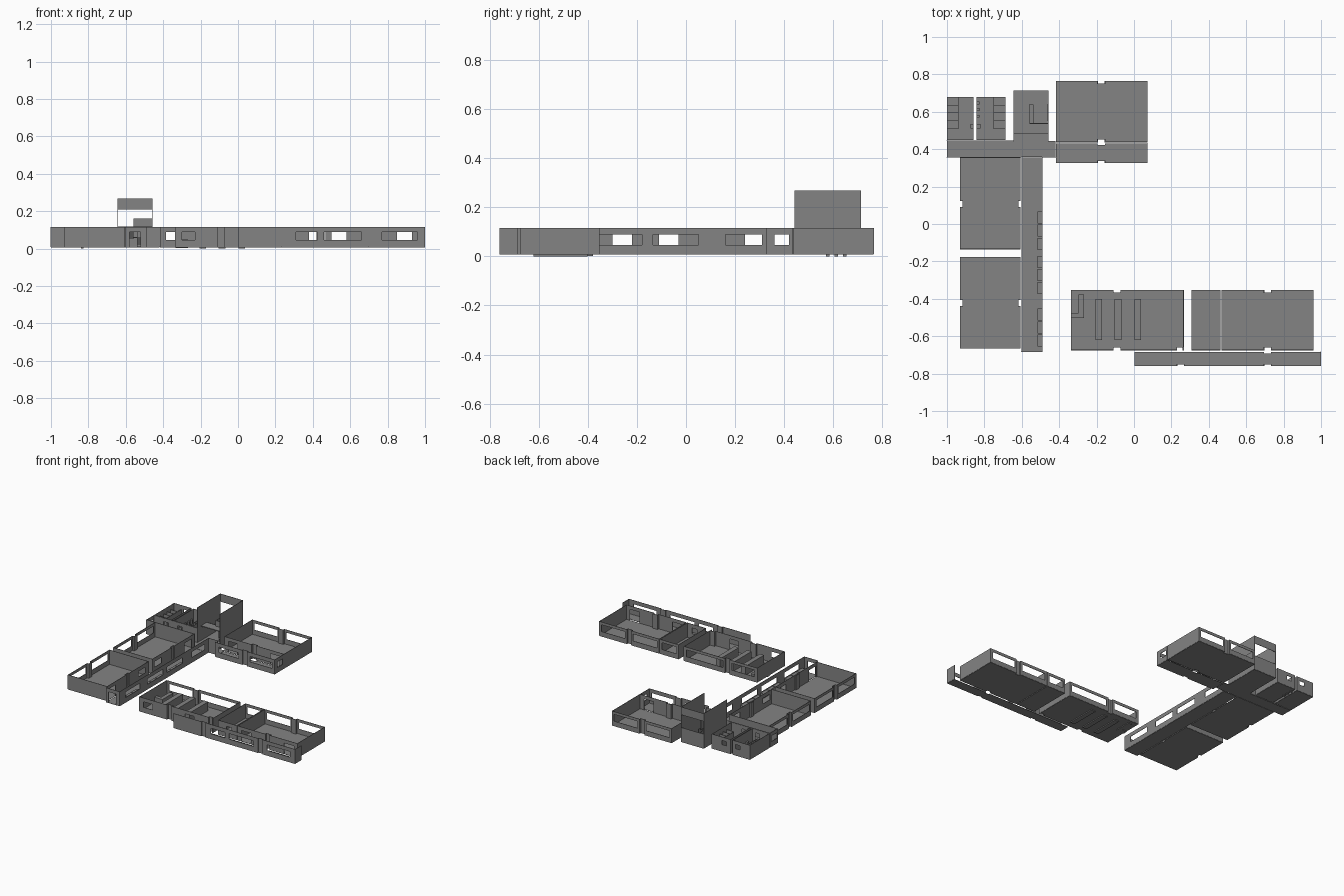
import bpy, bmesh

if "Cube" in bpy.data.objects:
    bpy.data.objects.remove(bpy.data.objects["Cube"])

ZF, ZT, T = 0.009, 0.116, 0.003     # floor level, wall top, wall thickness
WIN = (0.045, 0.095)                # tall outer windows
LOW = (0.047, 0.088)                # corridor windows

# Dark grey used for the whole building
dark = bpy.data.materials.new("dark_grey")
dark.diffuse_color = (0.23, 0.23, 0.23, 1)
dark.use_nodes = True
dark.node_tree.nodes["Principled BSDF"].inputs["Base Color"].default_value = dark.diffuse_color


def add_box(bm, x0, x1, y0, y1, z0, z1):
    r = bmesh.ops.create_cube(bm, size=1)
    for v in r["verts"]:
        v.co = (x0 if v.co.x < 0 else x1, y0 if v.co.y < 0 else y1, z0 if v.co.z < 0 else z1)


def finish(bm, name):
    me = bpy.data.meshes.new(name)
    bm.to_mesh(me)
    bm.free()
    me.materials.append(dark)
    ob = bpy.data.objects.new(name, me)
    bpy.context.collection.objects.link(ob)
    return ob


def boxes(name, items):
    bm = bmesh.new()
    for b in items:
        add_box(bm, *b)
    return finish(bm, name)


def wall(bm, p, q, holes=(), z0=ZF, z1=ZT):
    """Axis-aligned wall from p to q, split around holes (a, b, z_low, z_high)."""
    ax = 0 if abs(p[0] - q[0]) > abs(p[1] - q[1]) else 1
    lo, hi = sorted((p[ax], q[ax]))
    c = p[1 - ax]

    def piece(a, b, za, zb):
        if b - a > 1e-4 and zb - za > 1e-4:
            if ax == 0:
                add_box(bm, a, b, c - T / 2, c + T / 2, za, zb)
            else:
                add_box(bm, c - T / 2, c + T / 2, a, b, za, zb)
    cur = lo - T / 2
    for a, b, za, zb in sorted(holes):
        if a < lo or b > hi:
            continue
        piece(cur, a, z0, z1)
        piece(a, b, z0, za)
        piece(a, b, zb, z1)
        cur = b
    piece(cur, hi + T / 2, z0, z1)


def room(name, x0, x1, y0, y1, notches={}, holes={}, skip=""):
    """Floor plus walls; sides S E N W, notches are pillar recesses (a, b, depth)."""
    h = T / 2
    x0, x1, y0, y1 = x0 + h, x1 - h, y0 + h, y1 - h
    sides = {"S": ((x0, y0), (x1, y0)), "E": ((x1, y0), (x1, y1)),
             "N": ((x1, y1), (x0, y1)), "W": ((x0, y1), (x0, y0))}
    inward = {"S": 1, "E": -1, "N": -1, "W": 1}
    bm, outline = bmesh.new(), []
    for s, (p, q) in sides.items():
        ax = 0 if s in "SN" else 1
        path = [p]
        for a, b, d in sorted(notches.get(s, []), reverse=s in "NW"):
            if s in "NW":
                a, b = b, a
            c, e = p[1 - ax], p[1 - ax] + inward[s] * d
            for u, w in ((a, c), (a, e), (b, e), (b, c)):
                path.append((u, w) if ax == 0 else (w, u))
        path.append(q)
        outline += path[:-1]
        if s not in skip:
            for i in range(len(path) - 1):
                along = abs(path[i][ax] - path[i + 1][ax]) > 1e-5
                wall(bm, path[i], path[i + 1], holes.get(s, []) if along else [])
    finish(bm, name + "_walls")
    # floor slab
    bm = bmesh.new()
    f = bm.faces.new([bm.verts.new((x, y, ZF - 0.002)) for x, y in outline])
    r = bmesh.ops.extrude_face_region(bm, geom=[f])
    bmesh.ops.translate(bm, vec=(0, 0, 0.002), verts=[v for v in r["geom"] if isinstance(v, bmesh.types.BMVert)])
    bmesh.ops.recalc_face_normals(bm, faces=bm.faces)
    finish(bm, name + "_floor")


def wins(z, *spans):
    return [(a, b, *z) for a, b in spans]


def doors(*spans):
    return [(a, b, ZF, 0.09) for a, b in spans]


# Classrooms in the left wing
room("upper_left_classroom", -.93, -.607, -.135, .357,
     {"W": [(.09, .125, .014)], "E": [(.09, .125, .01)]},
     {"W": wins(WIN, (-.115, .075), (.14, .335)), "E": wins(LOW, (-.11, -.03)) + doors((.24, .32))})
room("lower_left_classroom", -.93, -.607, -.665, -.177,
     {"W": [(-.44, -.405, .014)], "E": [(-.44, -.405, .01)]},
     {"W": wins(WIN, (-.645, -.455), (-.39, -.2)), "E": wins(LOW, (-.3, -.22)) + doors((-.65, -.57))})
# Back classroom and its corridor
room("back_classroom", -.418, .072, .437, .765,
     {"N": [(-.195, -.155, .014)], "S": [(-.195, -.155, .014)]},
     {"N": wins(WIN, (-.4, -.21), (-.14, .055)), "S": doors((-.385, -.31), (-.04, .035))})
room("back_corridor", -.418, .072, .327, .433, {"S": [(-.195, -.155, .01)], "N": [(-.195, -.155, .01)]},
     {"S": wins(LOW, (-.385, -.225), (-.13, .05)), "E": wins(LOW, (.36, .42))}, "NW")
# L-shaped corridor
room("cross_corridor", -1, -.418, .357, .445, {}, {"W": wins(LOW, (.36, .425))}, "SNE")
room("long_corridor", -.603, -.49, -.685, .357, {},
     {"E": wins(LOW, (-.62, -.45), (-.36, -.18), (-.134, .05), (.16, .31)),
      "S": doors((-.58, -.52))}, "NW")
bm = bmesh.new()
wall(bm, (-1, .357), (-.603, .357))
wall(bm, (-.49, .357), (-.418, .357))
wall(bm, (-1, .444), (-.645, .444), doors((-.92, -.88), (-.81, -.77)))
finish(bm, "cross_corridor_walls_sides")
# Library, office and front classroom
room("library", -.337, .266, -.675, -.353,
     {"N": [(-.11, -.07, .014)], "S": [(-.11, -.07, .014), (.228, .262, .014)]},
     {"N": wins(WIN, (-.315, -.125), (-.055, .245)),
      "S": wins(LOW, (-.3, -.23)) + doors((.04, .11))})
room("office", .308, .463, -.675, -.353, {}, {"N": wins(WIN, (.325, .445)), "S": wins(LOW, (.38, .42))})
room("front_classroom", .467, .96, -.675, -.353,
     {"N": [(.695, .733, .014)], "S": [(.695, .733, .014)]},
     {"N": wins(WIN, (.485, .68), (.748, .94)), "S": doors((.5, .58), (.85, .93))})
room("front_corridor", .002, 1, -.76, -.683,
     {"S": [(.23, .268, .008), (.695, .733, .008)], "N": [(.695, .733, .008)]},
     {"S": wins(LOW, (.31, .425), (.46, .66), (.77, .96))}, "NW")

# Washrooms with cubicles
room("left_washroom", -1, -.858, .448, .68, {}, {"N": wins((.06, .09), (-.92, -.88)), "S": doors((-.92, -.88))})
room("right_washroom", -.842, -.687, .448, .68, {}, {"N": wins((.06, .09), (-.81, -.77)), "S": doors((-.81, -.77))})
for name, x0, x1, front in (("left", -.998, -.94, -.94), ("right", -.75, -.69, -.75)):
    bm = bmesh.new()
    for y in (.51, .552, .594, .636):
        wall(bm, (x0, y), (x1, y), z1=.085)
    wall(bm, (front, .51), (front, .677), z1=.085)
    finish(bm, name + "_cubicles")
boxes("urinals", [(-.84, -.825, y, y + .014, 0, .05) for y in (.57, .605, .64)])
boxes("washbasins", [(-.875, -.86, .51, .535, .03, .045), (-.84, -.82, .51, .535, .03, .045)])

# Stair tower: tall side walls, low back wall and high lintel
room("stair_hall", -.645, -.457, .442, .713, {}, {}, "SEW")
bm = bmesh.new()
for x in (-.6435, -.4585):
    wall(bm, (x, .4435), (x, .7115), z1=.268)
wall(bm, (-.6435, .7115), (-.4585, .7115), z0=.21, z1=.268)
finish(bm, "stair_tower_walls")
N = 9
boxes("lower_stair_flight", [(-.54, -.462, .54 + i * .011, .551 + i * .011, ZF, ZF + (i + 1) * .006)
                             for i in range(N)])
boxes("stair_landing", [(-.642, -.46, .64, .71, .056, .063)])
boxes("upper_stair_flight", [(-.642, -.56, .63 - i * .011, .641 - i * .011, .05 + i * .006, .063 + (i + 1) * .006)
                             for i in range(N)])
boxes("upper_landing", [(-.642, -.56, .485, .545, .112, .118), (-.56, -.46, .485, .537, .112, .118)])
boxes("stair_railing", [(-.56, -.457, .535, .539, .118, .16), (-.56, -.556, .535, .625, .09, .16),
                        (-.54, -.536, .54, .625, .03, .09)])

# Library shelves and counter
boxes("library_shelves", [(x, x + .035, -.62, -.402, 0, .075) for x in (-.206, -.103, .002)])
boxes("library_counter", [(-.335, -.268, -.503, -.475, .002, .048), (-.296, -.268, -.475, -.378, .002, .048)])

# Lockers along the long corridor
boxes("corridor_lockers", [(-.516, -.492, y, y + .064, ZF, .042)
                           for y in (.002, -.068, -.138, -.235, -.305, -.375, -.515, -.585)]
      + [(-.516, -.492, -.655, -.592, ZF, .042)])
